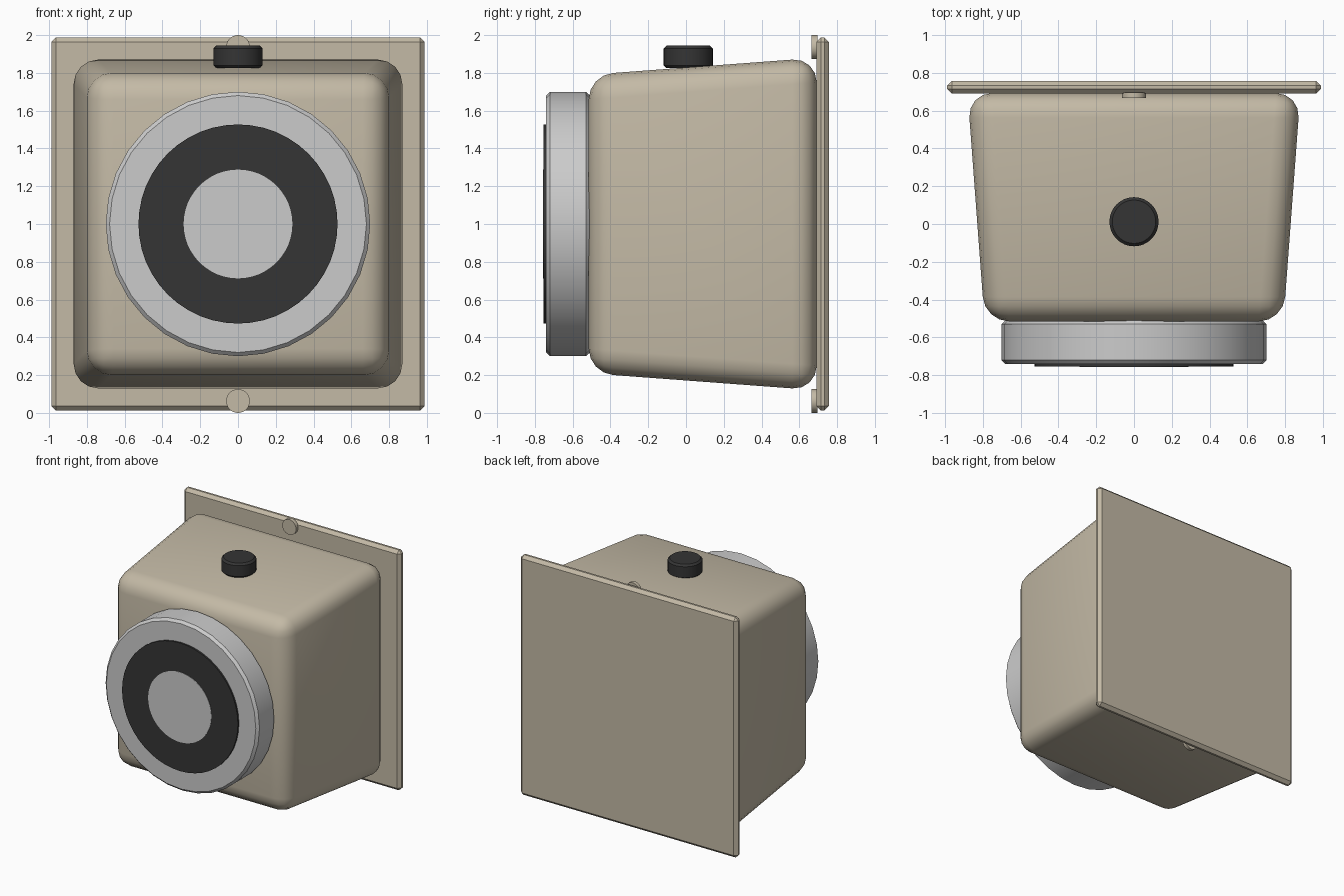
import bpy, bmesh, math
from mathutils import Matrix, Vector

if "Cube" in bpy.data.objects:
    bpy.data.objects.remove(bpy.data.objects["Cube"])


def material(name, rgb):
    m = bpy.data.materials.new(name)
    m.diffuse_color = (*rgb, 1)
    m.use_nodes = True
    m.node_tree.nodes["Principled BSDF"].inputs["Base Color"].default_value = m.diffuse_color
    return m


BEIGE = material("beige paint", (0.55, 0.49, 0.38))
SILVER = material("silver", (0.60, 0.60, 0.60))
BLACK = material("black rubber", (0.035, 0.035, 0.035))


def finish(bm, name, mat, bevel=0, segments=1, angle=35):
    """Bevel the sharp edges, then make a smooth-shaded object."""
    if bevel:
        edges = [e for e in bm.edges if e.calc_face_angle(0) > math.radians(40)]
        bmesh.ops.bevel(bm, geom=edges, offset=bevel, segments=segments,
                        profile=0.5, affect='EDGES')
    bmesh.ops.recalc_face_normals(bm, faces=bm.faces)
    me = bpy.data.meshes.new(name)
    bm.to_mesh(me)
    bm.free()
    me.materials.append(mat)
    ob = bpy.data.objects.new(name, me)
    bpy.context.collection.objects.link(ob)
    bpy.ops.object.select_all(action='DESELECT')
    ob.select_set(True)
    bpy.context.view_layer.objects.active = ob
    bpy.ops.object.shade_smooth_by_angle(angle=math.radians(angle))


def box(name, mat, front, back, y0, y1, **kw):
    """Square block centred at z = 1, with different front and back half sizes."""
    bm = bmesh.new()
    bmesh.ops.create_cube(bm, size=2)
    for v in bm.verts:
        h, y = (front, y0) if v.co.y < 0 else (back, y1)
        v.co = Vector((v.co.x * h, y, 1 + v.co.z * h))
    finish(bm, name, mat, **kw)


def disc(name, mat, radius, centre, depth, upright=False, sides=32, **kw):
    """Cylinder along y, or along z when upright."""
    bm = bmesh.new()
    mtx = Matrix.Translation(centre)
    if not upright:
        mtx = mtx @ Matrix.Rotation(math.pi / 2, 4, 'X')
    bmesh.ops.create_cone(bm, cap_ends=True, segments=sides, radius1=radius,
                          radius2=radius, depth=depth, matrix=mtx)
    finish(bm, name, mat, **kw)


# wall plate and tapered housing
box("wall_plate", BEIGE, 0.988, 0.988, 0.69, 0.757, bevel=0.025)
box("housing", BEIGE, 0.79, 0.88, -0.515, 0.692, bevel=0.13, segments=4, angle=50)

# screw heads at the top and bottom of the plate
for label, z in (("top", 1.937), ("bottom", 0.063)):
    disc(label + "_screw", BEIGE, 0.063, (0, 0.68, z), 0.03)

# round dial with a dark ring and a light centre
disc("dial", SILVER, 0.70, (0, -0.625, 1), 0.23, bevel=0.02, angle=30)
disc("dial_ring", BLACK, 0.527, (0, -0.746, 1), 0.016, sides=48)
disc("dial_centre", SILVER, 0.288, (0, -0.754, 1), 0.006, sides=48)

# push button on top
disc("top_button", BLACK, 0.13, (0, 0.012, 1.885), 0.12, upright=True, bevel=0.015)
